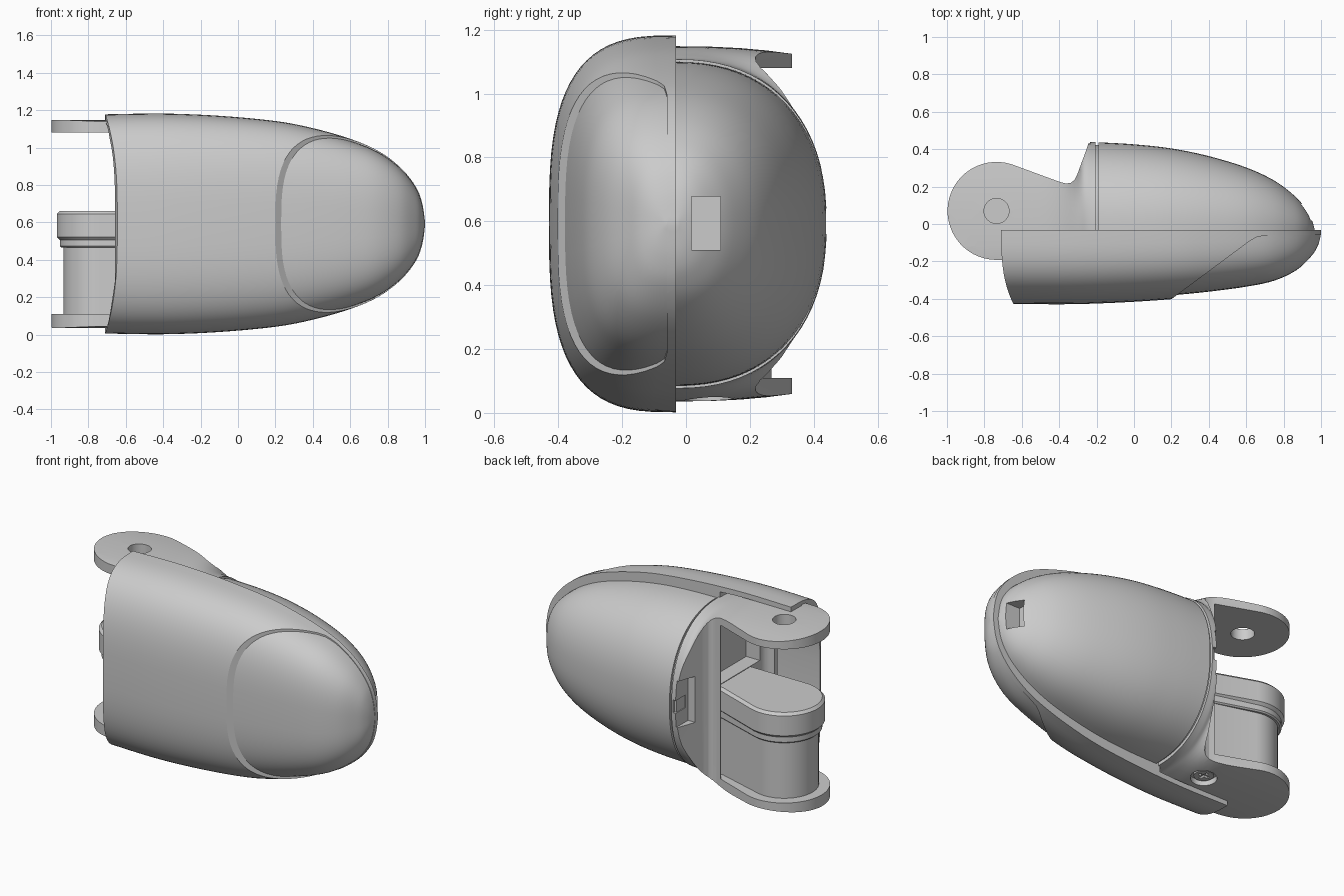
import bpy, bmesh
from math import sin, cos, pi, radians

if "Cube" in bpy.data.objects:
    bpy.data.objects.remove(bpy.data.objects["Cube"])

ZC = 0.592          # height of the symmetry plane
RIM = -0.032        # y of the split between cover and pad


def make(name, bm):
    bmesh.ops.recalc_face_normals(bm, faces=bm.faces)
    me = bpy.data.meshes.new(name)
    bm.to_mesh(me)
    bm.free()
    ob = bpy.data.objects.new(name, me)
    bpy.context.collection.objects.link(ob)
    return ob


def select(ob):
    bpy.ops.object.select_all(action='DESELECT')
    ob.select_set(True)
    bpy.context.view_layer.objects.active = ob


def boolean(ob, cutter, op='DIFFERENCE'):
    cutter.hide_render = True
    m = ob.modifiers.new(op, 'BOOLEAN')
    m.operation, m.object, m.solver = op, cutter, 'EXACT'
    select(ob)
    bpy.ops.object.modifier_apply(modifier=m.name)
    bpy.data.objects.remove(cutter)


def spline(rows, steps=5):
    """Catmull-Rom through rows of numbers."""
    p = [rows[0]] + rows + [rows[-1]]
    out = []
    for a, b, c, d in zip(p, p[1:], p[2:], p[3:]):
        for i in range(steps):
            t = i / steps
            out.append([0.5 * (2*q + (r-o)*t + (2*o-5*q+4*r-s)*t*t + (3*q-o-3*r+s)*t**3)
                        for o, q, r, s in zip(a, b, c, d)])
    return out + [rows[-1]]


def loft(name, rows, n, side, y0=RIM, dip=0.0, seg=40, smooth=True):
    """Rounded sections along x; rows are (x, half width, depth[, depth on +y])."""
    bm = bmesh.new()
    rings = []
    for row in (spline(rows) if smooth else rows):
        x, w = row[:2]
        ring = []
        count = seg * 2 if side == 0 else seg + 1
        for i in range(count):
            t = pi * i / seg
            c, s = cos(t), sin(t)
            pos = side > 0 or (side == 0 and s < 0)
            e = 2 / (2.3 if pos and side == 0 else n)
            z = (1 if c > 0 else -1) * abs(c) ** e
            d = row[-1 if pos else 2] * abs(s) ** e
            shift = dip * (1 - abs(z) ** 3) * max(0, (0.2 - x) / 0.91)
            ring.append(bm.verts.new((x + shift, y0 + (d if pos else -d), ZC + w * z)))
        rings.append(ring)
    for a, b in zip(rings, rings[1:]):
        for i in range(len(a)):
            j = (i + 1) % len(a)
            bm.faces.new((a[i], a[j], b[j], b[i]))
    bm.faces.new(rings[0])
    bm.faces.new(rings[-1])
    return make(name, bm)


def prism(name, pts, z0, z1):
    bm = bmesh.new()
    f = bm.faces.new([bm.verts.new((x, y, z0)) for x, y in pts])
    up = bmesh.ops.extrude_face_region(bm, geom=[f])['geom']
    bmesh.ops.translate(bm, verts=[v for v in up if isinstance(v, bmesh.types.BMVert)],
                        vec=(0, 0, z1 - z0))
    return make(name, bm)


def box(name, x0, x1, y0, y1, z0, z1):
    return prism(name, [(x0, y0), (x1, y0), (x1, y1), (x0, y1)], z0, z1)


def arc(cx, cy, r, a0, a1, n=28):
    return [(cx + r * cos(radians(a0 + (a1 - a0) * i / n)),
             cy + r * sin(radians(a0 + (a1 - a0) * i / n))) for i in range(n + 1)]


def disc(name, cx, cy, r, z0, z1):
    return prism(name, arc(cx, cy, r, 0, 352.5, 47), z0, z1)


# outer cover: hollow at the joint end, cut away obliquely over the tip
cover_rows = [(-.71, .586, .395), (-.4, .59, .397), (-.1, .578, .388), (.2, .55, .37),
              (.4, .512, .35), (.6, .455, .32), (.75, .39, .278), (.87, .30, .215),
              (.95, .2, .14), (.985, .11, .085), (1.0, .01, .03)]
cover = loft("outer_cover", cover_rows, 3, -1, dip=.065)
boolean(cover, loft("cover_hollow", [(-.85, .556, .376), (-.4, .558, .376), (-.215, .55, .37)],
                    3, -1, y0=RIM + .01))
boolean(cover, prism("tip_cut", [(.17, -.424), (.62, -.09), (.66, -.068), (.72, -.06),
                                 (1.2, -.06), (1.2, -.6), (.17, -.6)], -.2, 1.4))

# rounded fingertip surface exposed by the oblique cut, flush again near the end
fade = [(x, w, d, max(0, min(1, (.85 - x) / .3))) for x, w, d in cover_rows if x > .1]
tip = loft("fingertip", [(x - .002, max(w - .003 - .009 * k, .008), max(d - .003 - .02 * k, .01))
                         for x, w, d, k in fade], 3, -1, y0=RIM - .003)

# soft pad on the back with a small slot near its end
pad_rows = [(-.19, .508, .473), (0, .504, .462), (.2, .488, .44), (.4, .453, .399),
            (.6, .398, .338), (.75, .328, .268), (.86, .245, .185), (.92, .17, .115),
            (.95, .10, .06), (.965, .01, .01)]
pad = loft("finger_pad", pad_rows, 2.3, 1, y0=RIM - .004)
boolean(pad, box("slot_cut", .85, 1.1, .018, .108, .51, .678))
seam = loft("pad_seam", [(-.23, .495, .455), (-.15, .495, .455)], 2.3, 1, smooth=False)

# frame: ear outline extruded, trimmed to a rounded envelope, then hollowed
JX, JY = -.735, .07
outline = arc(JX, JY, .262, 72, 270) + [
    (-.4, -.19), (-.4, -.34), (-.205, -.34), (-.205, .5), (-.222, .5), (-.252, .405),
    (-.305, .26), (-.32, .233), (-.34, .219), (-.365, .217), (-.4, .226)]
frame = prism("joint_frame", outline, -.05, 1.25)
boolean(frame, loft("frame_envelope", [
    (-1.1, .556, .5, 1.0), (-.6, .556, .45, 1.0), (-.42, .552, .37, .85),
    (-.3, .53, .36, .50), (-.24, .517, .36, .473), (-.15, .515, .36, .471)],
    3, 0), 'INTERSECT')
boolean(frame, prism("ear_gap", arc(-.40, .16, .06, 90, 0, 6) + arc(-.40, -.25, .06, 0, -90, 6)
                     + [(-.40, -.6), (-1.2, -.6), (-1.2, .6), (-.40, .6)], .11, 1.08))
boolean(frame, box("pocket_cut", -.6, -.245, -.25, .17, .66, 1.07))
boolean(frame, box("latch_cut", -.40, -.235, .315, .6, .47, .76))
boolean(frame, box("latch_slot_cut", -.30, -.215, .34, .6, .56, .64))
boolean(frame, disc("pin_hole", JX, JY, .067, 1.0, 1.3))
boolean(frame, disc("screw_recess", -.45, .07, .075, -.1, .072))


# hinge barrel and its wider head, tapering into the frame wall
def hinge(name, r, z0, z1, bevel):
    ob = prism(name, [(-.33, JY + .5 * r)] + [(-.38, JY + .52 * r)] + arc(JX, JY, r, 72, 270)
               + [(-.33, JY - r)], z0, z1)
    b = ob.modifiers.new("bevel", 'BEVEL')
    b.width, b.segments = bevel, 1
    b.limit_method, b.angle_limit = 'ANGLE', radians(40)
    return ob


barrel = hinge("hinge_barrel", .198, .10, .50, .004)
step = hinge("hinge_step", .218, .465, .53, .008)
head = hinge("hinge_head", .234, .505, .662, .016)

# cross-head screw in the lower ear
screw = disc("screw", -.45, .07, .056, .056, .09)
for a, b in ((.035, .009), (.009, .035)):
    boolean(screw, box("cross_cut", -.45 - a, -.45 + a, .07 - b, .07 + b, .03, .07))

# smooth shading with crisp edges
for ob in (cover, tip, pad, seam, frame, barrel, step, head, screw):
    select(ob)
    bpy.ops.object.shade_smooth_by_angle(angle=radians(32))
